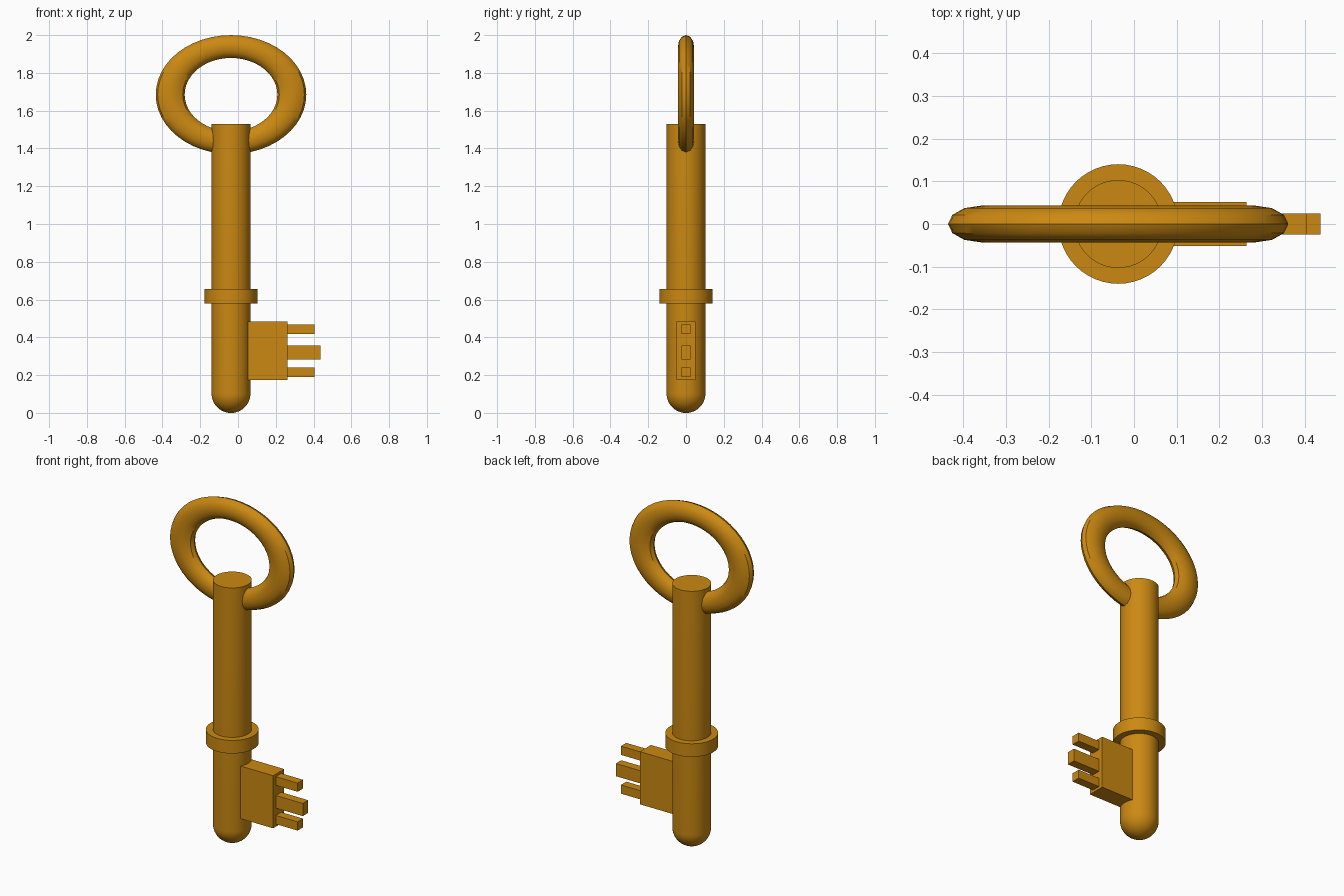
import bpy, math

if "Cube" in bpy.data.objects:
    bpy.data.objects.remove(bpy.data.objects["Cube"])

CX = -0.037   # axis of the shaft
R = 0.103     # shaft radius

brass = bpy.data.materials.new("brass")
brass.diffuse_color = (0.60, 0.25, 0.006, 1)
brass.use_nodes = True
brass.node_tree.nodes["Principled BSDF"].inputs["Base Color"].default_value = brass.diffuse_color


def finish(name, smooth=True):
    ob = bpy.context.object
    ob.name = name
    ob.data.materials.append(brass)
    bpy.ops.object.transform_apply(location=False, rotation=True, scale=True)
    if smooth:
        bpy.ops.object.shade_smooth_by_angle(angle=math.radians(35))
    return ob


def box(name, x0, x1, half_y, z0, z1):
    bpy.ops.mesh.primitive_cube_add(size=1, location=((x0 + x1) / 2, 0, (z0 + z1) / 2))
    bpy.context.object.scale = (x1 - x0, 2 * half_y, z1 - z0)
    finish(name, False)


def lathe(name, profile, n=48):
    # Revolve a (radius, z) profile around the shaft axis
    verts, faces = [], []
    for r, z in profile:
        for i in range(n):
            a = 2 * math.pi * i / n
            verts.append((r * math.cos(a), r * math.sin(a), z))
    for k in range(len(profile) - 1):
        for i in range(n):
            j = (i + 1) % n
            faces.append((k * n + i, k * n + j, (k + 1) * n + j, (k + 1) * n + i))
    faces.append(tuple(range(n))[::-1])
    faces.append(tuple(range(len(verts) - n, len(verts))))
    me = bpy.data.meshes.new(name)
    me.from_pydata(verts, [], faces)
    ob = bpy.data.objects.new(name, me)
    ob.location.x = CX
    bpy.context.collection.objects.link(ob)
    bpy.ops.object.select_all(action='DESELECT')
    ob.select_set(True)
    bpy.context.view_layer.objects.active = ob
    finish(name)


# Shaft with a rounded tip
tip = [(R * math.sin(t), R - R * math.cos(t))
       for t in (math.pi / 2 * k / 12 for k in range(1, 13))]
tip[0] = (tip[0][0], 0.0)
lathe("shaft", tip + [(R, 1.53)])

# Collar
lathe("collar", [(0.14, 0.578), (0.14, 0.655)])

# Oval bow: a torus squashed in height and depth
bpy.ops.mesh.primitive_torus_add(major_segments=48, minor_segments=12,
                                 major_radius=0.322, minor_radius=0.0765,
                                 location=(CX, 0, 1.685))
bow = bpy.context.object
bow.rotation_euler.x = math.pi / 2
bow.scale = (1, 0.79, 0.56)
finish("bow")

# Bit plate and its three teeth
box("bit_plate", CX, 0.263, 0.051, 0.175, 0.483)
for i, (z, h, x1) in enumerate([(0.215, 0.051, 0.404), (0.32, 0.074, 0.437), (0.442, 0.051, 0.404)]):
    box(f"tooth_{i + 1}", 0.25, x1, 0.025, z - h / 2, z + h / 2)
